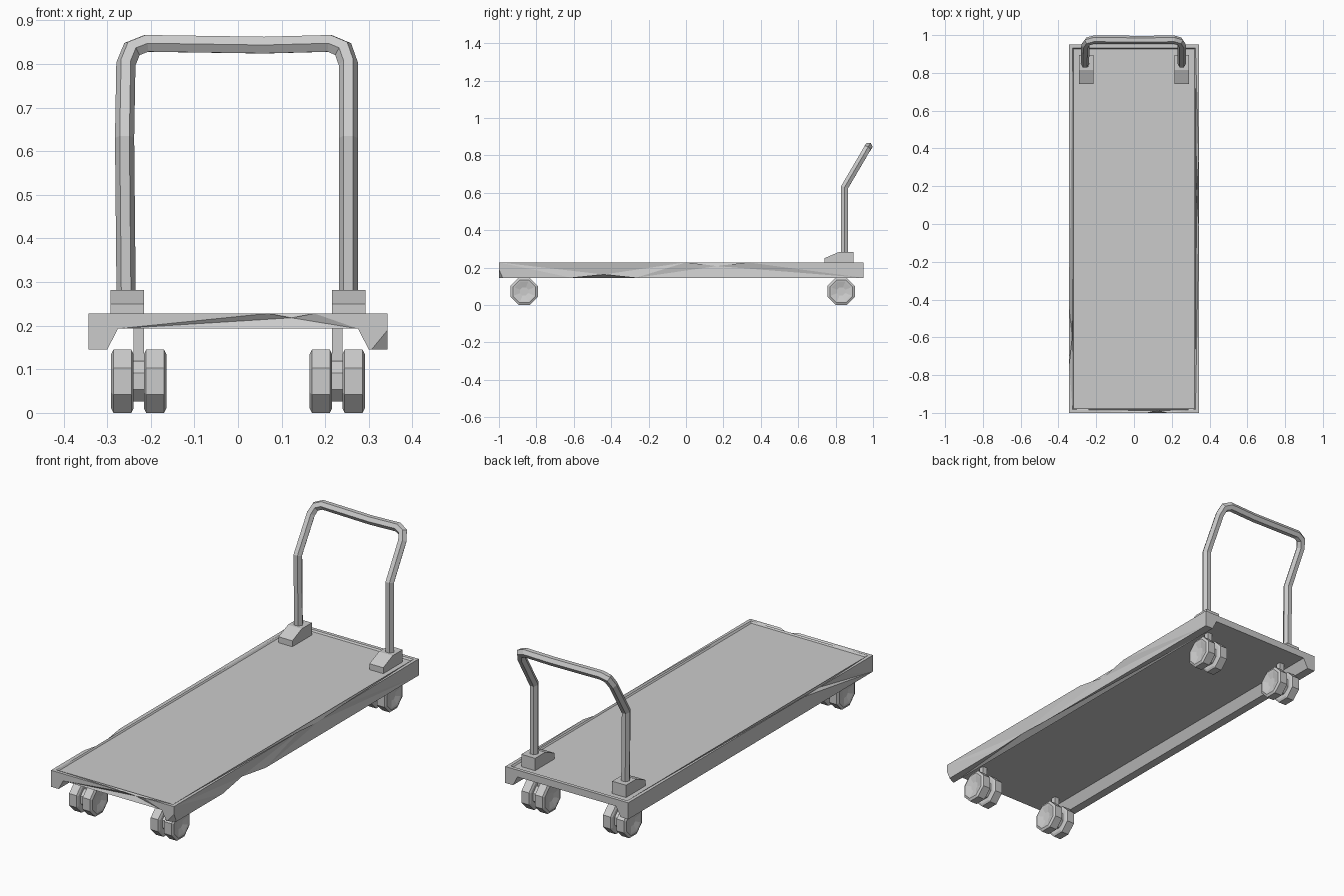
import bpy, bmesh, math
from mathutils import Vector

if "Cube" in bpy.data.objects:
    bpy.data.objects.remove(bpy.data.objects["Cube"])


def finish(bm, name):
    bmesh.ops.recalc_face_normals(bm, faces=bm.faces[:])
    me = bpy.data.meshes.new(name)
    bm.to_mesh(me)
    bm.free()
    ob = bpy.data.objects.new(name, me)
    bpy.context.collection.objects.link(ob)
    return ob


def loft(bm, rings):
    """Skin a list of equal-sized point rings and cap both ends."""
    vs = [[bm.verts.new(p) for p in r] for r in rings]
    n = len(vs[0])
    for a, b in zip(vs, vs[1:]):
        for i in range(n):
            j = (i + 1) % n
            bm.faces.new((a[i], a[j], b[j], b[i]))
    bm.faces.new(vs[0][::-1])
    bm.faces.new(vs[-1])


def box(bm, x0, x1, y0, y1, z0, z1):
    loft(bm, [[(x0, y0, z), (x1, y0, z), (x1, y1, z), (x0, y1, z)] for z in (z0, z1)])


def octagon(x, y, z, r):
    """Octagon round the x axis, flat side down; r is the distance to a flat."""
    k = r / math.cos(math.pi / 8)
    return [(x, y + k * math.cos(a), z + k * math.sin(a))
            for a in (math.pi / 8 + i * math.pi / 4 for i in range(8))]


def dent(bm, a, b, move):
    """Pull a V-shaped nick into the edge that runs through a and b."""
    a, b = Vector(a), Vector(b)

    def cut(p):
        def dist(e):
            s, d = e.verts[0].co, e.verts[1].co - e.verts[0].co
            t = min(1, max(0, (p - s).dot(d) / d.length_squared))
            return (s + d * t - p).length
        e = min(bm.edges, key=dist)
        v0 = e.verts[0]
        t = (p - v0.co).dot(e.verts[1].co - v0.co) / e.calc_length() ** 2
        return bmesh.utils.edge_split(e, v0, min(0.98, max(0.02, t)))[1]
    cut(a)
    cut(b)
    cut((a + b) / 2).co += Vector(move)


# Deck: channel profile run front to back, with a shallow recessed top
X, TOP, BOT, SLAB = 0.343, 0.228, 0.145, 0.193
half = [(X, TOP), (X, BOT), (0.3, BOT), (0.275, SLAB)]
profile = half + [(-x, z) for x, z in reversed(half)]
bm = bmesh.new()
loft(bm, [[(x, y, z) for x, z in profile] for y in (-1, 0.95)])
bmesh.ops.recalc_face_normals(bm, faces=bm.faces[:])
top = max(bm.faces, key=lambda f: f.calc_center_median().z)
bmesh.ops.inset_region(bm, faces=[top], thickness=0.025)
bmesh.ops.inset_region(bm, faces=[top], thickness=0.008, depth=-0.008)
# Chipped front corner
corner = Vector((X, -1, BOT))
res = bmesh.ops.bisect_plane(bm, geom=bm.verts[:] + bm.edges[:] + bm.faces[:],
                             plane_co=corner + Vector((-0.037, 0, 0)),
                             plane_no=(1 / 0.037, -1 / 0.02, -1 / 0.045), clear_outer=True)
bmesh.ops.edgeloop_fill(bm, edges=[g for g in res["geom_cut"] if isinstance(g, bmesh.types.BMEdge)])
# Worn nicks along the edges
dent(bm, (X, -0.61, BOT), (X, -0.27, BOT), (-0.012, 0, 0.018))
dent(bm, (X, 0.0, TOP), (X, 0.33, TOP), (-0.012, 0, -0.02))
dent(bm, (-X, -0.74, TOP), (-X, -0.45, TOP), (0.016, 0, -0.012))
dent(bm, (0.07, -1, TOP), (0.175, -1, TOP), (0, 0.012, -0.01))
bmesh.ops.triangulate(bm, faces=[f for f in bm.faces if len(f.verts) > 4])
finish(bm, "deck")

# Handle: six-sided tube mitred round a bent path
path = [Vector(p) for p in (
    (-0.256, 0.848, 0.225), (-0.260, 0.848, 0.63), (-0.257, 0.948, 0.80),
    (-0.243, 0.967, 0.834), (-0.21, 0.976, 0.847), (0.06, 0.974, 0.843),
    (0.21, 0.976, 0.847), (0.241, 0.967, 0.834), (0.253, 0.948, 0.80),
    (0.253, 0.848, 0.63), (0.253, 0.848, 0.225))]
ring = [path[0] + 0.022 * Vector((math.cos(i * math.pi / 3), math.sin(i * math.pi / 3), 0))
        for i in range(6)]
rings = [ring]
for i in range(1, len(path)):
    d = (path[i] - path[i - 1]).normalized()
    n = d + (path[i + 1] - path[i]).normalized() if i + 1 < len(path) else d
    ring = [v + d * ((path[i] - v).dot(n) / d.dot(n)) for v in ring]
    rings.append(ring)
bm = bmesh.new()
loft(bm, rings)
finish(bm, "handle")

wedge = [(0.74, 0.218), (0.895, 0.218), (0.895, 0.282), (0.815, 0.282), (0.74, 0.25)]
for side, s in (("left", -1), ("right", 1)):
    # Handle socket
    bm = bmesh.new()
    loft(bm, [[(s * x, y, z) for y, z in wedge] for x in (0.215, 0.292)])
    finish(bm, side + "_handle_socket")

    # Twin-wheel casters
    for end, y in (("front", -0.865), ("back", 0.83)):
        cx, z, r = s * 0.2275, 0.0725, 0.0725
        for label, w in (("inner", -s), ("outer", s)):
            bm = bmesh.new()
            steps = [(0.012, r - 0.01), (0.017, r), (0.058, r), (0.064, r - 0.012),
                     (0.062, 0.05), (0.054, 0.022)]
            loft(bm, [octagon(cx + w * dx, y, z, rr) for dx, rr in steps])
            finish(bm, f"{end}_{side}_{label}_wheel")
        bm = bmesh.new()
        loft(bm, [octagon(cx + dx, y, z, 0.046) for dx in (-0.016, 0.016)])
        finish(bm, f"{end}_{side}_hub")
        bm = bmesh.new()
        box(bm, cx - 0.0125, cx + 0.0125, y - 0.0125, y + 0.0125, 0.1, 0.195)
        finish(bm, f"{end}_{side}_stem")
